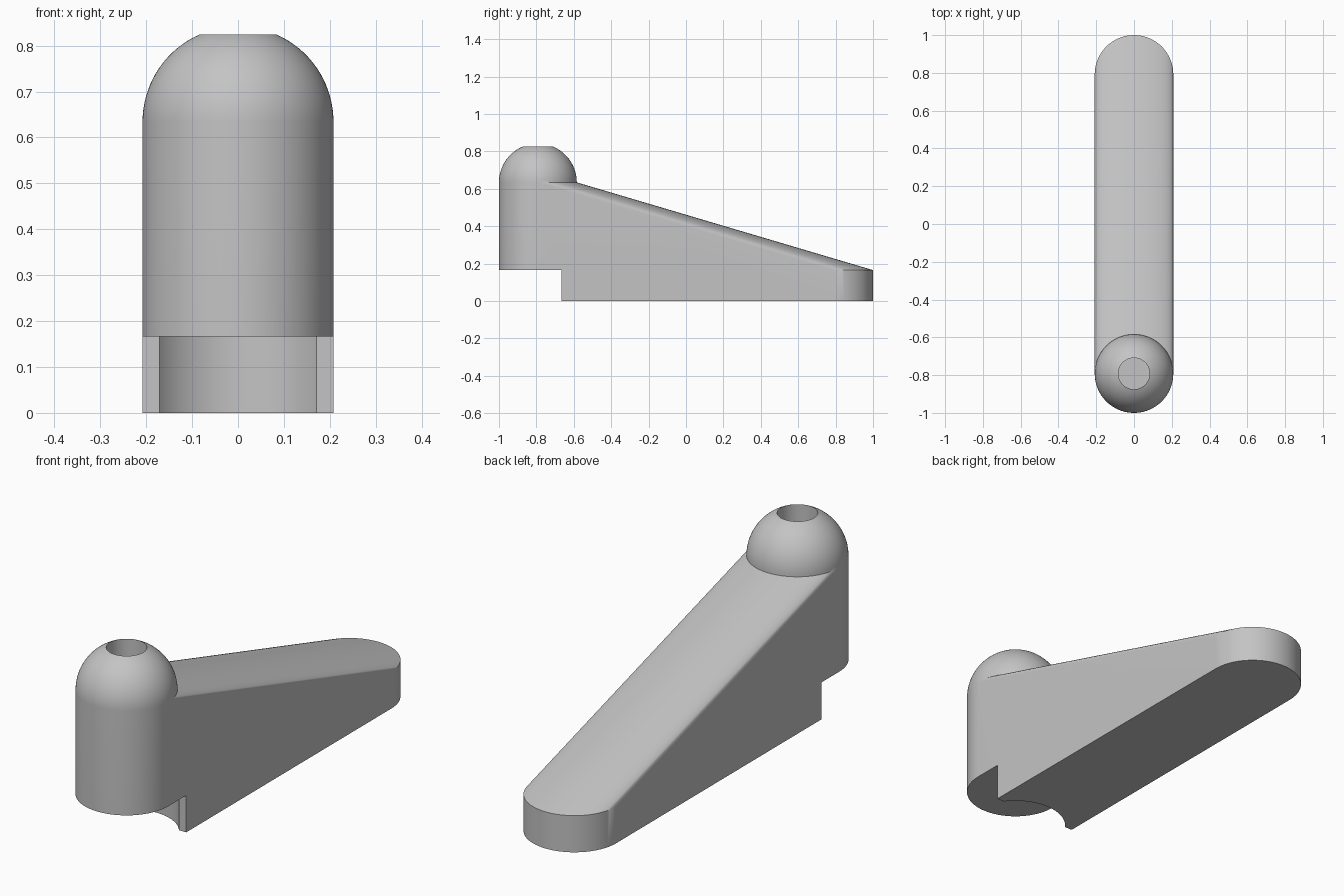
import bpy, bmesh, math
from mathutils import Matrix, Vector

cube = bpy.data.objects.get("Cube")
if cube:
    bpy.data.objects.remove(cube)

SEG = 96
R = 0.208             # arm and hub radius
HUB_Y, TIP_Y = -0.792, 0.792
HUB_Z, TIP_Z = 0.634, 0.165
STEP_Z, STEP_Y = 0.166, -0.665
HOLE_R, HOLE_FLOOR, TOP = 0.083, 0.45, 0.825

grey = bpy.data.materials.new("plain grey")
grey.use_nodes = True
colour = (0.55, 0.55, 0.55, 1)
grey.diffuse_color = colour
grey.node_tree.nodes["Principled BSDF"].inputs["Base Color"].default_value = colour


def add_object(name, bm):
    bmesh.ops.recalc_face_normals(bm, faces=bm.faces[:])
    mesh = bpy.data.meshes.new(name)
    bm.to_mesh(mesh)
    bm.free()
    obj = bpy.data.objects.new(name, mesh)
    bpy.context.collection.objects.link(obj)
    return obj


def cylinder(name, radius, y, low, high):
    bm = bmesh.new()
    bmesh.ops.create_cone(bm, cap_ends=True, segments=SEG, radius1=radius, radius2=radius,
                          depth=high - low, matrix=Matrix.Translation((0, y, (low + high) / 2)))
    return add_object(name, bm)


# Arm: hull of the hub discs and the tip discs
bm = bmesh.new()
for y, z in ((HUB_Y, 0), (HUB_Y, HUB_Z), (TIP_Y, 0), (TIP_Y, TIP_Z)):
    bmesh.ops.create_circle(bm, segments=SEG, radius=R, matrix=Matrix.Translation((0, y, z)))
bmesh.ops.convex_hull(bm, input=bm.verts[:])
bmesh.ops.dissolve_limit(bm, angle_limit=0.002, verts=bm.verts[:], edges=bm.edges[:])
arm = add_object("clamp_lever", bm)

# Cutters: straight step, round relief under the hub, screw hole
bm = bmesh.new()
bmesh.ops.create_cube(bm, size=1, matrix=Matrix.Translation((0, STEP_Y - 0.5, STEP_Z - 0.5)))
cutters = [add_object("step_cutter", bm),
           cylinder("relief_cutter", 0.2135, HUB_Y, -0.2, STEP_Z),
           cylinder("hole_cutter", HOLE_R, HUB_Y, HOLE_FLOOR, 0.9)]
for cutter in cutters:
    mod = arm.modifiers.new(cutter.name, 'BOOLEAN')
    mod.operation = 'DIFFERENCE'
    mod.solver = 'EXACT'
    mod.object = cutter
graph = bpy.context.evaluated_depsgraph_get()
bm = bmesh.new()
bm.from_mesh(arm.evaluated_get(graph).to_mesh())
arm.modifiers.clear()
for cutter in cutters:
    bpy.data.objects.remove(cutter)

# Open the hub top, then spin the dome and the hole wall onto it
seat = [f for f in bm.faces if f.normal.z > 0.99 and abs(f.calc_center_median().z - HUB_Z) < 0.001]
bmesh.ops.delete(bm, geom=seat, context='FACES')
end = math.acos(HOLE_R / R)
profile = [(R * math.cos(end * i / 20), HUB_Z + R * math.sin(end * i / 20)) for i in range(21)]
profile.append((HOLE_R, HUB_Z))
verts = [bm.verts.new((r, HUB_Y, z)) for r, z in profile]
edges = [bm.edges.new(pair) for pair in zip(verts, verts[1:])]
bmesh.ops.spin(bm, geom=verts + edges, cent=Vector((0, HUB_Y, 0)), axis=(0, 0, 1),
               angle=math.tau, steps=SEG, use_merge=True)
bmesh.ops.remove_doubles(bm, verts=bm.verts[:], dist=0.0005)
bmesh.ops.recalc_face_normals(bm, faces=bm.faces[:])
bm.to_mesh(arm.data)
bm.free()

arm.data.materials.clear()
arm.data.materials.append(grey)
for poly in arm.data.polygons:
    poly.material_index = 0
bpy.ops.object.select_all(action='DESELECT')
arm.select_set(True)
bpy.context.view_layer.objects.active = arm
bpy.ops.object.shade_smooth_by_angle(angle=math.radians(30))
